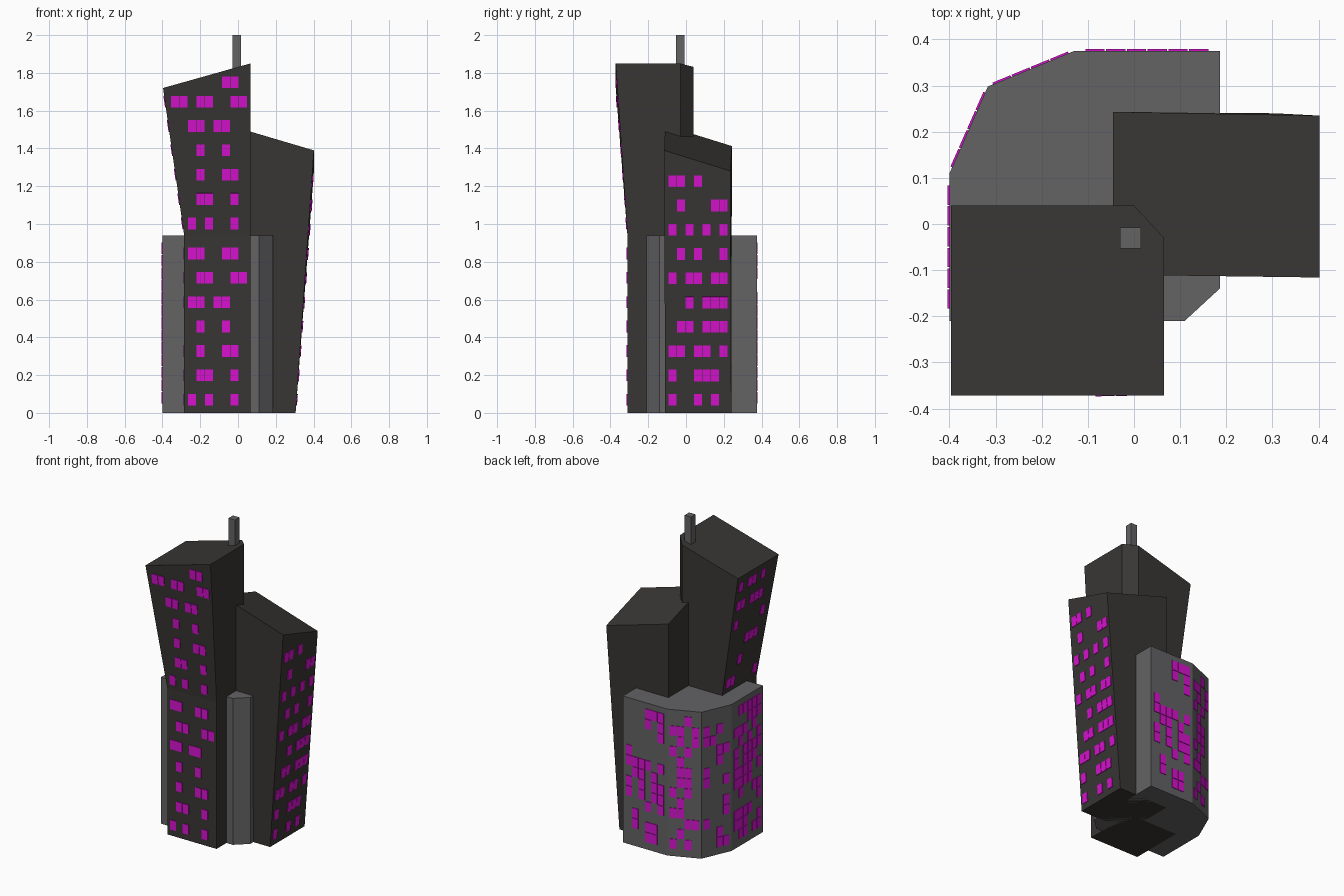
import bpy, bmesh, random
from mathutils import Vector
from mathutils.bvhtree import BVHTree

if "Cube" in bpy.data.objects:
    bpy.data.objects.remove(bpy.data.objects["Cube"])

random.seed(4)


def material(name, rgb):
    m = bpy.data.materials.new(name)
    m.diffuse_color = (*rgb, 1)
    m.use_nodes = True
    m.node_tree.nodes["Principled BSDF"].inputs["Base Color"].default_value = m.diffuse_color
    return m


DARK = material("dark_cladding", (0.04, 0.037, 0.034))
GREY = material("grey_concrete", (0.125, 0.125, 0.13))
GLOW = material("magenta_glass", (0.68, 0.006, 0.62))


def finish(name, bm, mat):
    bmesh.ops.recalc_face_normals(bm, faces=bm.faces)
    mesh = bpy.data.meshes.new(name)
    bm.to_mesh(mesh)
    mesh.materials.append(mat)
    obj = bpy.data.objects.new(name, mesh)
    bpy.context.collection.objects.link(obj)


def loft(name, rings, mat):
    """Capped solid through rings of 3D points; returns a tree for placing windows."""
    bm = bmesh.new()
    vr = [[bm.verts.new(p) for p in ring] for ring in rings]
    for a, b in zip(vr, vr[1:]):
        for i in range(len(a)):
            j = (i + 1) % len(a)
            bm.faces.new((a[i], a[j], b[j], b[i]))
    bm.faces.new(vr[0][::-1])
    bm.faces.new(vr[-1])
    finish(name, bm, mat)
    tree = BVHTree.FromBMesh(bm)
    bm.free()
    return tree


def windows(name, tree, spots, w=0.042, h=0.062, t=0.004):
    """Thin panes; each spot is (point outside the wall, direction towards it)."""
    bm = bmesh.new()
    for start, aim in spots:
        hit, n, _, _ = tree.ray_cast(Vector(start), Vector(aim))
        if hit is None:
            continue
        if n.dot(Vector(aim)) > 0:
            n = -n
        up = (Vector((0, 0, 1)) - n * n.z).normalized()
        side = up.cross(n)
        rows = []
        for k in (-t, t):
            rows.append([bm.verts.new(hit + side * a * w / 2 + up * b * h / 2 + n * k)
                         for a, b in ((-1, -1), (1, -1), (1, 1), (-1, 1))])
        a, b = rows
        bm.faces.new(a[::-1])
        bm.faces.new(b)
        for i in range(4):
            j = (i + 1) % 4
            bm.faces.new((a[i], a[j], b[j], b[i]))
    finish(name, bm, GLOW)
    bm.free()


# low grey block with a faceted back-left corner and chamfered front-right corner
plan = [(-.4, -.21), (.11, -.21), (.186, -.14), (.186, .375),
        (-.13, .375), (-.317, .298), (-.4, .11)]
block = loft("low_block", [[(x, y, z) for x, y in plan] for z in (0, .94)], GREY)

# tall tower: straight lower half, flared upper half, sloping roof
base = [(-.285, -.31), (.065, -.31), (.065, -.03), (0, .04), (-.285, .04)]
top = [(-.397, -.372), (.065, -.372), (.065, -.03), (0, .04), (-.397, .04)]
tall = loft("tall_tower",
            [[(x, y, z) for x, y in base] for z in (0, .94)]
            + [[(x, y, 1.72 + (x + .397) * .281) for x, y in top]], DARK)

# leaning tower on the right with a roof sloping two ways
base = [(-.045, -.11), (.305, -.11), (.305, .24), (-.045, .24)]
top = [(-.045, -.11), (.402, -.116), (.402, .235), (-.045, .243)]
lean = loft("leaning_tower",
            [[(x, y, 0) for x, y in base],
             [(x, y, 1.39 - .3 * (x - .4) - .31 * (y + .115)) for x, y in top]], DARK)

# roof mast
mast = [(-.03, -.053), (.015, -.053), (.015, -.008), (-.03, -.008)]
loft("mast", [[(x, y, z) for x, y in mast] for z in (1.78, 2)], GREY)

# lit windows on the tall tower front, columns listed floor by floor
floors = ["247", "347", "367", "36", "2356", "3478", "2367", "247", "347",
          "367", "36", "2356", "013478", "67"]
heights = [.07 + .129 * i + (.03 if i > 6 else 0) for i in range(13)] + [1.75]
windows("tall_front_windows", tall,
        [((-.333 + .045 * int(c), -1, z), (0, 1, 0))
         for z, f in zip(heights, floors) for c in f])

# lit windows on the tall tower left side
spots = []
for i, z in enumerate(heights[:-1]):
    for c in range(7 if i > 6 else 2):
        if random.random() < .5:
            spots.append(((-1, -.275 + .045 * c, z), (1, 0, 0)))
windows("tall_side_windows", tall, spots)

# lit windows on the leaning tower right side
floors = ["035", "0345", "01346", "12456", "2456", "02356", "136", "0246", "156", "013"]
windows("leaning_side_windows", lean,
        [((1, -.071 + .045 * int(c), .07 + .1285 * i), (-1, 0, 0))
         for i, f in enumerate(floors) for c in f])

# dense random windows around the four outer walls of the low block
spots = []
walls = [((-.4, -.21), (-.4, .11), 6), ((-.4, .11), (-.317, .298), 4),
         ((-.317, .298), (-.13, .375), 4), ((-.13, .375), (.186, .375), 6)]
for p, q, n in walls:
    p, q = Vector((*p, 0)), Vector((*q, 0))
    along = (q - p).normalized()
    out = Vector((-along.y, along.x, 0))
    for r in range(13):
        for c in range(n):
            if random.random() < .48:
                spot = (p + q) / 2 + along * (c - (n - 1) / 2) * .045
                spots.append((spot + out * .5 + Vector((0, 0, .08 + .066 * r)), -out))
windows("block_windows", block, spots)
